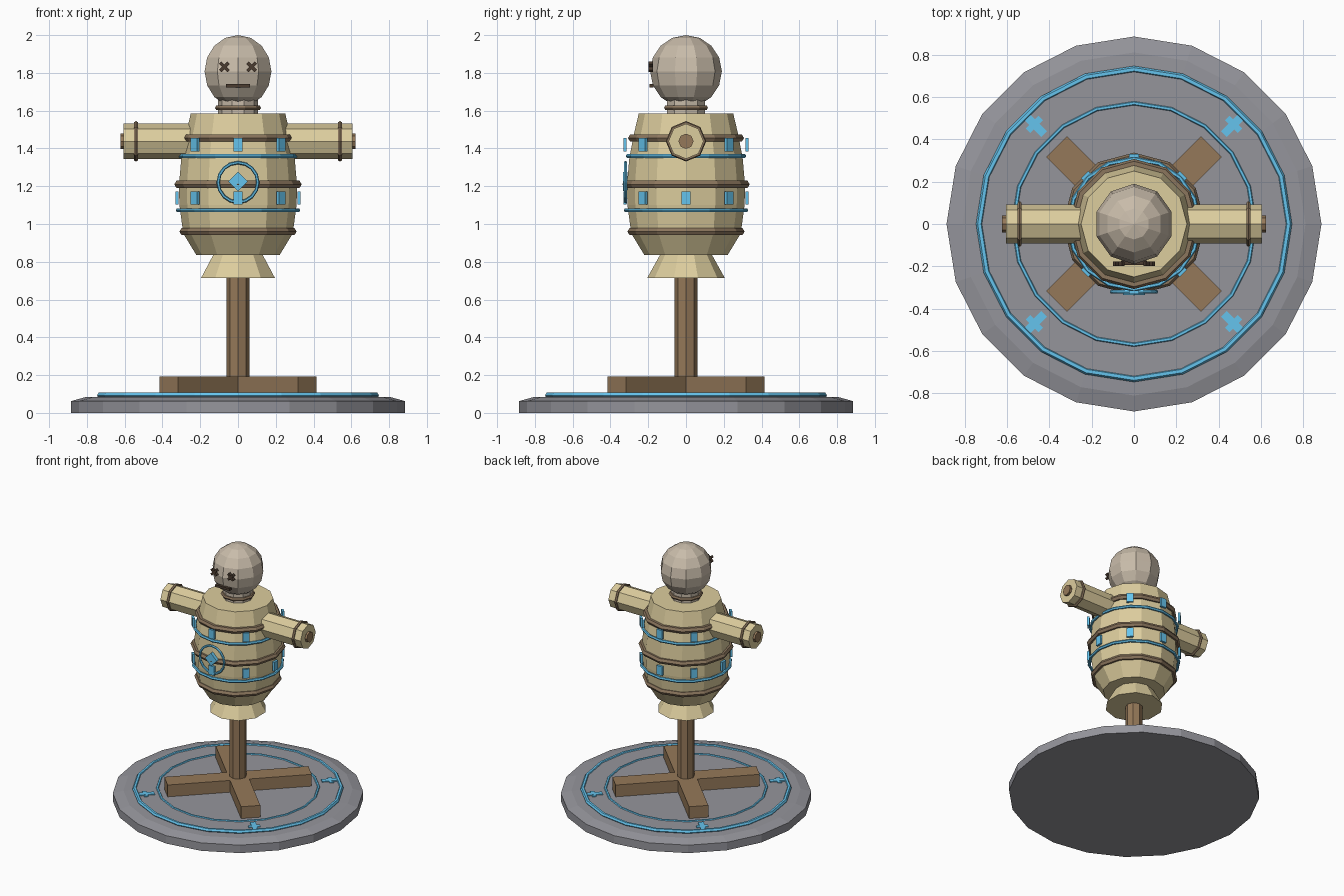
import bpy, bmesh
from math import sin, cos, pi
from mathutils import Matrix, Vector

if "Cube" in bpy.data.objects:
    bpy.data.objects.remove(bpy.data.objects["Cube"])


def material(name, rgb):
    m = bpy.data.materials.new(name)
    m.diffuse_color = (*rgb, 1)
    m.use_nodes = True
    m.node_tree.nodes["Principled BSDF"].inputs["Base Color"].default_value = m.diffuse_color
    return m


STRAW = material("straw", (0.72, 0.61, 0.34))
SACK = material("sackcloth", (0.58, 0.50, 0.40))
WOOD = material("wood", (0.30, 0.19, 0.10))
ROPE = material("rope", (0.26, 0.18, 0.11))
DARK = material("dark_thread", (0.07, 0.045, 0.03))
STONE = material("stone", (0.30, 0.30, 0.33))
GLOW = material("glow", (0.13, 0.55, 0.85))


def finish(name, bm, mat, matrix=Matrix()):
    bmesh.ops.recalc_face_normals(bm, faces=bm.faces[:])
    bm.transform(matrix)
    me = bpy.data.meshes.new(name)
    bm.to_mesh(me)
    bm.free()
    me.materials.append(mat)
    ob = bpy.data.objects.new(name, me)
    bpy.context.collection.objects.link(ob)
    return ob


def lathe(name, profile, sides, mat, matrix=Matrix(), phase=0.0, closed=False):
    """Spin (radius, z) points around z; capped unless the profile is closed."""
    bm = bmesh.new()
    rings = [[bm.verts.new((r * cos(2 * pi * i / sides + phase),
                            r * sin(2 * pi * i / sides + phase), z))
              for i in range(sides)] for r, z in profile]
    pairs = list(zip(rings, rings[1:])) + ([(rings[-1], rings[0])] if closed else [])
    for a, b in pairs:
        for i in range(sides):
            j = (i + 1) % sides
            bm.faces.new((a[i], a[j], b[j], b[i]))
    if not closed:
        bm.faces.new(rings[0])
        bm.faces.new(rings[-1])
    return finish(name, bm, mat, matrix)


def ring(name, radius, tube, sides, mat, matrix, tube_sides=6):
    section = [(radius + tube * cos(2 * pi * k / tube_sides),
                tube * sin(2 * pi * k / tube_sides)) for k in range(tube_sides)]
    return lathe(name, section, sides, mat, matrix, closed=True)


def box(name, size, mat, matrix):
    bm = bmesh.new()
    bmesh.ops.create_cube(bm, size=1)
    bm.transform(Matrix.Diagonal((*size, 1)))
    return finish(name, bm, mat, matrix)


def at(x, y, z):
    return Matrix.Translation((x, y, z))


def rot(angle, axis):
    return Matrix.Rotation(angle, 4, axis)


# Stone platform with glowing circles
lathe("stone_platform", [(0.885, 0), (0.885, 0.062), (0.81, 0.083), (0.73, 0.086),
                         (0.72, 0.1)], 20, STONE)
ring("outer_glow_circle", 0.73, 0.016, 20, GLOW, at(0, 0, 0.093))
ring("inner_glow_circle", 0.57, 0.011, 20, GLOW, at(0, 0, 0.097))

# Floor marks, one on each diagonal
for i in range(4):
    spot = rot(pi / 4 + i * pi / 2, 'Z') @ at(0.655, 0, 0.1)
    box("floor_mark_long", (0.11, 0.04, 0.014), GLOW, spot)
    box("floor_mark_cross", (0.03, 0.085, 0.012), GLOW, spot @ at(0.01, 0, 0))

# Crossed feet and post
for a in (pi / 4, -pi / 4):
    box("foot_beam", (1.034, 0.138, 0.092), WOOD, rot(a, 'Z') @ at(0, 0, 0.146))
lathe("post", [(0.061, 0.1), (0.061, 1.0)], 8, WOOD)

# Straw body
lathe("straw_skirt", [(0.205, 0.715), (0.13, 0.85)], 10, STRAW, phase=pi / 2)
lathe("body", [(0.22, 0.835), (0.29, 0.95), (0.31, 1.1), (0.313, 1.2), (0.3, 1.35),
               (0.275, 1.48), (0.25, 1.585)], 12, STRAW)

# Rope bands and glowing hoops around the body
for r, z in ((0.288, 0.96), (0.315, 1.21), (0.285, 1.455)):
    ring("rope_band", r, 0.022, 12, ROPE, at(0, 0, z))
for r, z in ((0.318, 1.073), (0.308, 1.36)):
    ring("glow_hoop", r, 0.011, 16, GLOW, at(0, 0, z))

# Glowing tags in two rows
for z in (1.137, 1.42):
    for i in range(8):
        box("glow_tag", (0.016, 0.048, 0.07), GLOW,
            rot(i * pi / 4, 'Z') @ at(0.322, 0, z))

# Chest emblem
ring("emblem_ring", 0.105, 0.009, 16, GLOW, at(0, -0.32, 1.22) @ rot(pi / 2, 'X'))
box("emblem_diamond", (0.072, 0.025, 0.072), GLOW, at(0, -0.322, 1.225) @ rot(pi / 4, 'Y'))

# Arms with end ropes and stick tips
for s in (1, -1):
    side = at(0, 0, 1.438) @ rot(s * pi / 2, 'Y')
    lathe("straw_arm", [(0.093, 0.2), (0.093, 0.605)], 8, STRAW, side)
    ring("arm_rope", 0.096, 0.011, 8, ROPE, side @ at(0, 0, 0.54))
    lathe("arm_stick", [(0.04, 0.5), (0.04, 0.622)], 8, WOOD, side)

# Neck and head
lathe("neck", [(0.105, 1.57), (0.105, 1.66)], 10, SACK)
ring("neck_rope", 0.108, 0.014, 10, ROPE, at(0, 0, 1.615))
bm = bmesh.new()
bmesh.ops.create_uvsphere(bm, u_segments=10, v_segments=8, radius=1)
finish("head", bm, SACK, at(0, 0, 1.808) @ Matrix.Diagonal((0.186, 0.19, 0.192, 1)))

# Stitched face
for s in (1, -1):
    for a in (pi / 4, -pi / 4):
        box("eye_stitch", (0.062, 0.022, 0.018), DARK,
            at(s * 0.072, -0.187, 1.832) @ rot(a, 'Y'))
box("mouth_stitch", (0.125, 0.022, 0.018), DARK, at(0, -0.183, 1.731))
